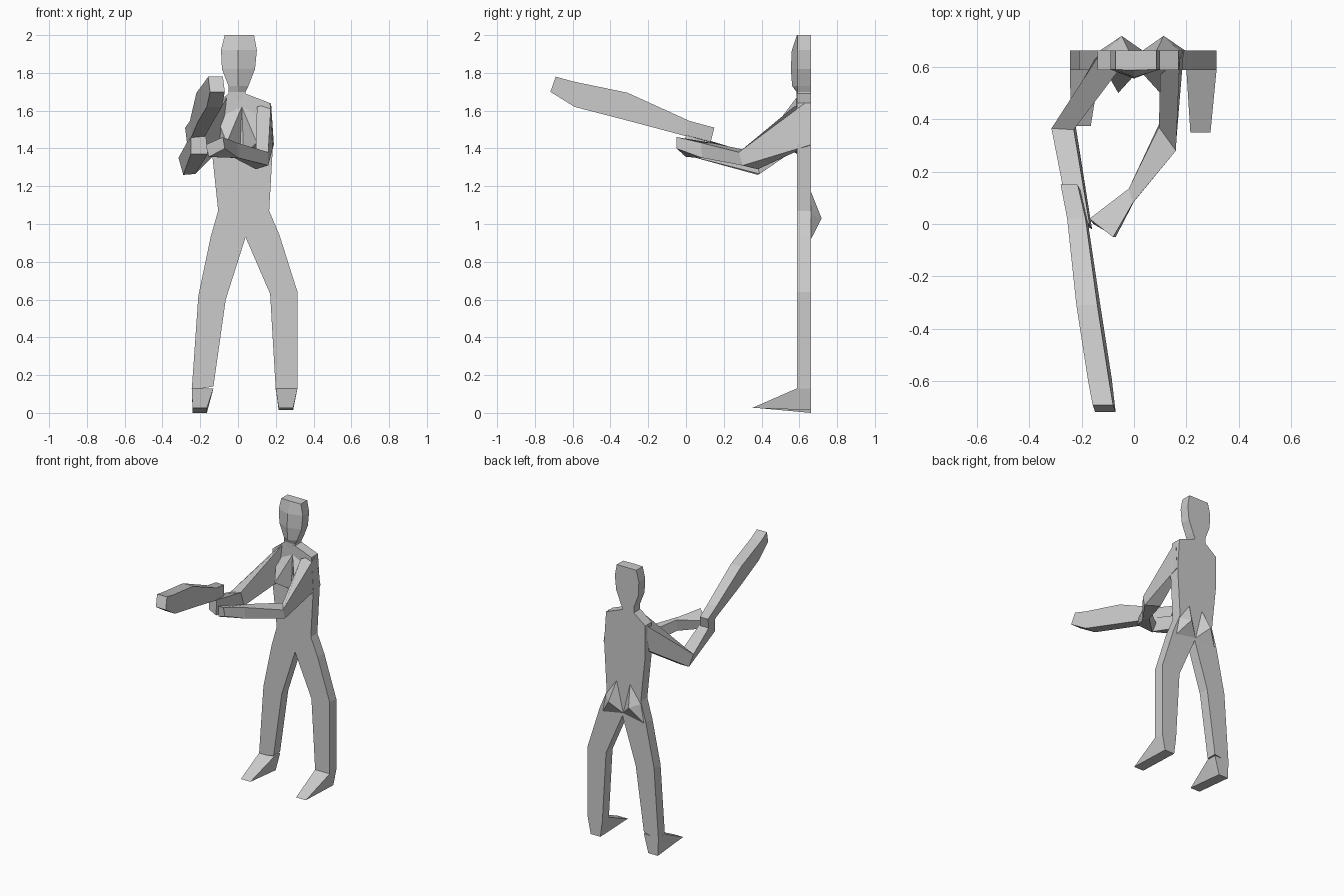
import bpy, bmesh


def finish(name, bm):
    bmesh.ops.recalc_face_normals(bm, faces=bm.faces)
    me = bpy.data.meshes.new(name)
    bm.to_mesh(me)
    bm.free()
    ob = bpy.data.objects.new(name, me)
    bpy.context.collection.objects.link(ob)
    return ob


def loft(name, rings):
    """Skin a list of equal-length rings and cap both ends."""
    bm = bmesh.new()
    vs = [[bm.verts.new(p) for p in r] for r in rings]
    for a, b in zip(vs, vs[1:]):
        for i in range(len(a)):
            j = (i + 1) % len(a)
            bm.faces.new((a[i], a[j], b[j], b[i]))
    bm.faces.new(vs[0])
    bm.faces.new(vs[-1])
    return finish(name, bm)


def bump(name, base, y, apex):
    """Low pyramid on the flat body."""
    bm = bmesh.new()
    vs = [bm.verts.new((x, y, z)) for x, z in base]
    top = bm.verts.new(apex)
    for i in range(len(vs)):
        bm.faces.new((vs[i], vs[(i + 1) % len(vs)], top))
    bm.faces.new(vs)
    return finish(name, bm)


def hull(name, pts):
    bm = bmesh.new()
    for p in pts:
        bm.verts.new(p)
    bmesh.ops.convex_hull(bm, input=bm.verts)
    return finish(name, bm)


FRONT, BACK = 0.588, 0.662

# Flat torso and legs cut from one outline
outline = [(-0.05, 1.69), (0.04, 1.69), (0.17, 1.64), (0.185, 1.42), (0.165, 1.07),
           (0.22, 0.94), (0.315, 0.64), (0.315, 0.13), (0.20, 0.12), (0.17, 0.63),
           (0.04, 0.93), (-0.065, 0.60), (-0.13, 0.14), (-0.245, 0.12), (-0.21, 0.62),
           (-0.145, 0.93), (-0.105, 1.07), (-0.14, 1.40), (-0.14, 1.62)]
loft("torso_and_legs", [[(x, y, z) for x, z in outline] for y in (FRONT, BACK)])

# Head with a shallow ridged face
levels = [(1.66, -0.05, 0.04, 0.587), (1.70, -0.05, 0.04, 0.585), (1.73, -0.05, 0.055, 0.562),
          (1.82, -0.085, 0.09, 0.555), (1.92, -0.09, 0.10, 0.560), (2.0, -0.07, 0.085, 0.587)]
loft("head", [[(l, BACK, z), (r, BACK, z), (r, FRONT + 0.002, z), (0, f, z), (l, FRONT + 0.002, z)]
              for z, l, r, f in levels])

# Feet: wedges from heel to toe
for side, a0, a1, b0, b1, toe, low in [("right", -0.245, -0.13, -0.24, -0.165, 0.375, 0.0),
                                       ("left", 0.20, 0.315, 0.215, 0.292, 0.35, 0.015)]:
    hull("foot_" + side, [(x, y, 0.13) for x in (a0, a1) for y in (FRONT, BACK)] +
         [(b0, BACK, low), (b1, BACK, low), (b0, toe, 0.026), (b1, toe, 0.026)])

# Chest and seat bumps, mirrored about the body's own centre line
chest = [(0.02, 1.62), (-0.11, 1.56), (-0.10, 1.38), (0.01, 1.37)]
seat = [(-0.02, 1.17), (-0.105, 1.05), (-0.13, 0.92), (0.033, 0.95)]
for side in ("right", "left"):
    def m(x, total):
        return x if side == "right" else total - x
    bump("chest_" + side, [(m(x, 0.04), z) for x, z in chest], FRONT, (m(-0.06, 0.04), 0.50, 1.43))
    bump("seat_" + side, [(m(x, 0.066), z) for x, z in seat], BACK, (m(-0.047, 0.066), 0.718, 1.03))

# Arms: shoulder, elbow, hand
loft("arm_right", [
    [(-0.06, 0.585, 1.67), (-0.13, 0.65, 1.62), (-0.15, 0.63, 1.43), (-0.09, 0.585, 1.40)],
    [(-0.23, 0.36, 1.37), (-0.315, 0.365, 1.35), (-0.29, 0.38, 1.26), (-0.225, 0.39, 1.265)],
    [(-0.17, 0.0, 1.47), (-0.25, 0.03, 1.47), (-0.25, 0.03, 1.37), (-0.16, -0.02, 1.37)]])
loft("arm_left", [
    [(0.10, 0.57, 1.62), (0.175, 0.63, 1.64), (0.19, 0.662, 1.42), (0.13, 0.585, 1.40)],
    [(0.095, 0.37, 1.38), (0.16, 0.28, 1.38), (0.16, 0.30, 1.31), (0.095, 0.38, 1.29)],
    [(-0.02, 0.135, 1.43), (-0.005, 0.08, 1.43), (0.0, 0.085, 1.35), (-0.02, 0.13, 1.35)],
    [(-0.17, 0.02, 1.42), (-0.08, -0.05, 1.46), (-0.07, -0.05, 1.40), (-0.155, 0.0, 1.355)]])

# Bat: square section widening toward the tip
stations = [(0.15, 0.13, -0.28, -0.205, 1.43, 1.51), (0.02, 0.0, -0.255, -0.175, 1.465, 1.545),
            (-0.31, -0.30, -0.22, -0.13, 1.545, 1.695), (-0.60, -0.59, -0.175, -0.085, 1.62, 1.755),
            (-0.69, -0.718, -0.158, -0.07, 1.70, 1.78)]
loft("bat", [[(l, yt, t), (r - 0.01, yt, t), (r, yb, b), (l + 0.01, yb, b)]
             for yt, yb, l, r, b, t in stations])
